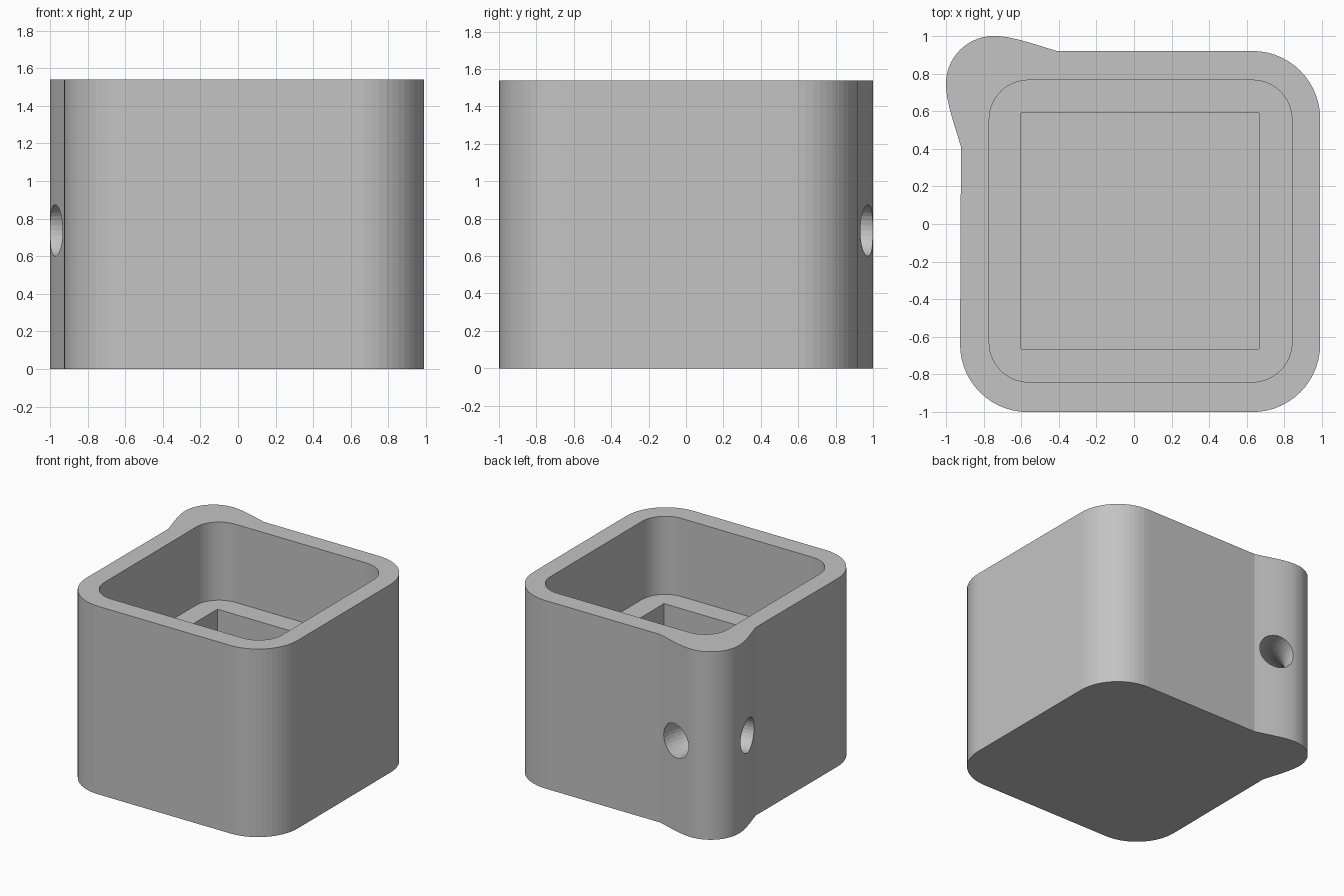
import bpy, bmesh
from math import cos, sin, pi, radians
from mathutils import Matrix

if "Cube" in bpy.data.objects:
    bpy.data.objects.remove(bpy.data.objects["Cube"])

HEIGHT, LEDGE, FLOOR = 1.54, 0.90, 0.01

grey = bpy.data.materials.new("plain grey")
grey.use_nodes = True
grey.diffuse_color = (0.55, 0.55, 0.55, 1)
grey.node_tree.nodes["Principled BSDF"].inputs["Base Color"].default_value = grey.diffuse_color


def arc(cx, cy, r, start, end, steps=14):
    """Points on a circular arc, angles in degrees."""
    angles = [radians(start + (end - start) * i / steps) for i in range(steps + 1)]
    return [(cx + r * cos(a), cy + r * sin(a)) for a in angles]


def corner(x, y, r, quarter):
    """Rounded corner that touches the lines x and y."""
    sx, sy = [(1, 1), (-1, 1), (-1, -1), (1, -1)][quarter]
    return arc(x - sx * r, y - sy * r, r, quarter * 90, quarter * 90 + 90)


def bezier(p0, p1, p2, p3, steps=10):
    pts = []
    for i in range(steps):
        t = i / steps
        w = ((1 - t) ** 3, 3 * t * (1 - t) ** 2, 3 * t * t * (1 - t), t ** 3)
        pts.append(tuple(sum(k * p[n] for k, p in zip(w, (p0, p1, p2, p3))) for n in (0, 1)))
    return pts


def finish(name, bm):
    bmesh.ops.recalc_face_normals(bm, faces=bm.faces)
    mesh = bpy.data.meshes.new(name)
    bm.to_mesh(mesh)
    bm.free()
    mesh.materials.append(grey)
    obj = bpy.data.objects.new(name, mesh)
    bpy.context.collection.objects.link(obj)
    return obj


def prism(name, outline, z0, z1):
    bm = bmesh.new()
    base = bm.faces.new([bm.verts.new((x, y, z0)) for x, y in outline])
    top = bmesh.ops.extrude_face_region(bm, geom=[base])["geom"]
    bmesh.ops.translate(bm, vec=(0, 0, z1 - z0),
                        verts=[v for v in top if isinstance(v, bmesh.types.BMVert)])
    return finish(name, bm)


def ring(name, centre, major, minor, seg=64, sides=32):
    """Circle spun into a full ring."""
    bm = bmesh.new()
    turn = Matrix.Translation((centre[0] + major, centre[1], centre[2])) @ Matrix.Rotation(pi / 2, 4, "X")
    bmesh.ops.create_circle(bm, segments=sides, radius=minor, matrix=turn)
    bmesh.ops.spin(bm, geom=bm.edges[:] + bm.verts[:], cent=centre, axis=(0, 0, 1),
                   angle=2 * pi, steps=seg, use_merge=True)
    bmesh.ops.remove_doubles(bm, verts=bm.verts, dist=0.0001)
    return finish(name, bm)


def cut(body, cutter):
    mod = body.modifiers.new(cutter.name, "BOOLEAN")
    mod.operation, mod.solver, mod.object = "DIFFERENCE", "EXACT", cutter
    cutter.hide_render = True
    bpy.context.view_layer.objects.active = body
    bpy.ops.object.modifier_apply(modifier=mod.name)
    bpy.data.objects.remove(cutter)


# Outer wall: three rounded corners and one bulged corner, mirrored on its diagonal
flare = bezier((-0.41, 0.92), (-0.53, 0.955), (-0.65, 1.0), (-0.745, 1.0))
bulge = flare + arc(-0.745, 0.745, 0.255, 90, 180) + [(-y, -x) for x, y in reversed(flare)]
outline = (corner(0.99, 0.92, 0.36, 0) + bulge
           + corner(-0.925, -1.0, 0.36, 2) + corner(0.99, -1.0, 0.36, 3))
body = prism("square_pot", outline, 0, HEIGHT)

# Wide rounded cavity above the ledge
cavity = []
for q, (x, y) in enumerate([(0.84, 0.765), (-0.77, 0.765), (-0.77, -0.84), (0.84, -0.84)]):
    cavity += corner(x, y, 0.21, q)
cut(body, prism("cavity_cutter", cavity, LEDGE, HEIGHT + 0.2))

# Square pocket below the ledge
pocket = [(0.665, 0.59), (-0.6, 0.59), (-0.6, -0.665), (0.665, -0.665)]
cut(body, prism("pocket_cutter", pocket, FLOOR, LEDGE + 0.1))

# Curved cord hole through the bulged corner
cut(body, ring("cord_hole_cutter", (-0.98, 0.98, 0.737), 0.395, 0.137))
